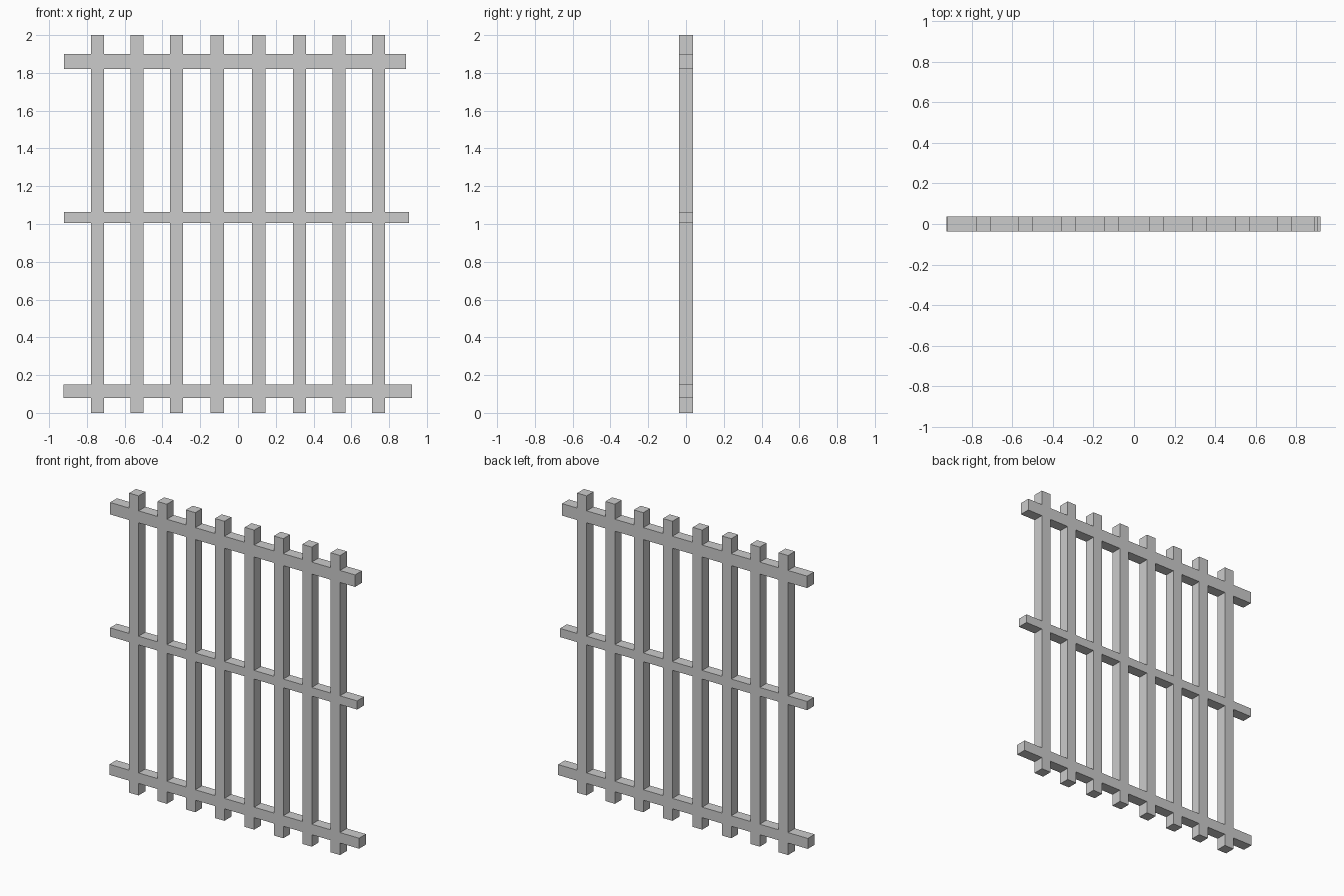
import bpy
import bmesh

if "Cube" in bpy.data.objects:
    bpy.data.objects.remove(bpy.data.objects["Cube"])

HALF_DEPTH = 0.036
HALF_BAR = 0.035
HEIGHT = 2.0

# Upright bars: mirrored centre positions
bars = [(s * c - HALF_BAR, s * c + HALF_BAR)
        for c in (0.11, 0.325, 0.535, 0.744) for s in (-1, 1)]

# Cross rails: x start, x end, bottom, top
rails = [(-0.925, 0.92, 0.08, 0.15),
         (-0.92, 0.905, 1.005, 1.063),
         (-0.92, 0.89, 1.82, 1.90)]


def in_lattice(x, z):
    return (any(a < x < b for a, b in bars)
            or any(a < x < b and lo < z < hi for a, b, lo, hi in rails))


# Bars and rails share flush faces, so the lattice is one joined outline
xs = sorted({x for b in bars for x in b} | {x for r in rails for x in r[:2]})
zs = sorted({0.0, HEIGHT} | {z for r in rails for z in r[2:]})

bm = bmesh.new()
verts = {}


def vert(x, z):
    if (x, z) not in verts:
        verts[x, z] = bm.verts.new((x, -HALF_DEPTH, z))
    return verts[x, z]


for x0, x1 in zip(xs, xs[1:]):
    for z0, z1 in zip(zs, zs[1:]):
        if in_lattice((x0 + x1) / 2, (z0 + z1) / 2):
            bm.faces.new([vert(x0, z0), vert(x1, z0), vert(x1, z1), vert(x0, z1)])

# Give the outline its thickness
front = bm.faces[:]
result = bmesh.ops.extrude_face_region(bm, geom=front, use_keep_orig=True)
back = [g for g in result["geom"] if isinstance(g, bmesh.types.BMVert)]
bmesh.ops.translate(bm, verts=back, vec=(0, 2 * HALF_DEPTH, 0))
bmesh.ops.recalc_face_normals(bm, faces=bm.faces[:])

mesh = bpy.data.meshes.new("barred_gate")
bm.to_mesh(mesh)
bm.free()
bpy.context.collection.objects.link(bpy.data.objects.new("barred_gate", mesh))
